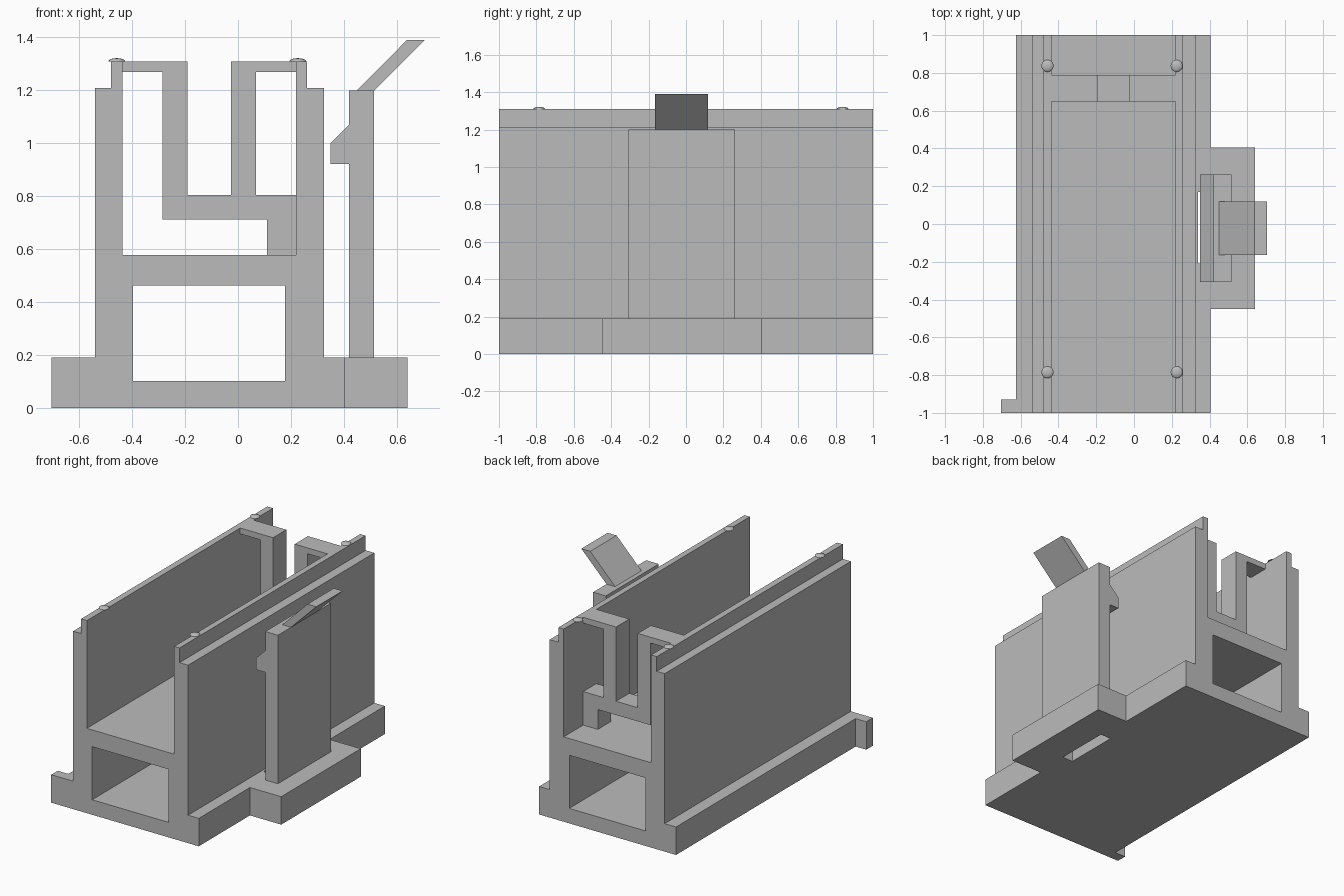
import bpy, bmesh, math
from mathutils import Vector

if "Cube" in bpy.data.objects:
    bpy.data.objects.remove(bpy.data.objects["Cube"])

grey = bpy.data.materials.new("light_grey")
grey.diffuse_color = (0.5, 0.5, 0.5, 1)
grey.use_nodes = True
grey.node_tree.nodes["Principled BSDF"].inputs["Base Color"].default_value = grey.diffuse_color


def extrude(name, outline, lo, hi, axis):
    """Prism from a 2D outline: axis 'y' takes (x, z) points, axis 'z' takes (x, y)."""
    bm = bmesh.new()
    put = (lambda a, b: (a, lo, b)) if axis == 'y' else (lambda a, b: (a, b, lo))
    face = bm.faces.new([bm.verts.new(put(a, b)) for a, b in outline])
    new = bmesh.ops.extrude_face_region(bm, geom=[face])['geom']
    shift = Vector((0, hi - lo, 0) if axis == 'y' else (0, 0, hi - lo))
    bmesh.ops.translate(bm, vec=shift, verts=[v for v in new if isinstance(v, bmesh.types.BMVert)])
    bmesh.ops.recalc_face_normals(bm, faces=bm.faces[:])
    mesh = bpy.data.meshes.new(name)
    bm.to_mesh(mesh)
    bm.free()
    mesh.materials.append(grey)
    obj = bpy.data.objects.new(name, mesh)
    bpy.context.collection.objects.link(obj)
    return obj


def rect(a0, a1, b0, b1):
    return [(a0, b0), (a1, b0), (a1, b1), (a0, b1)]


def combine(target, tool, operation):
    mod = target.modifiers.new(operation, 'BOOLEAN')
    mod.operation, mod.object, mod.solver = operation, tool, 'EXACT'
    bpy.context.view_layer.objects.active = target
    bpy.ops.object.modifier_apply(modifier=mod.name)
    bpy.data.objects.remove(tool, do_unlink=True)


# Base plate with side platform and small corner tab
body = extrude("body", [
    (-0.705, -1), (0.405, -1), (0.405, -0.45), (0.64, -0.45), (0.64, 0.405),
    (0.405, 0.405), (0.405, 1), (-0.625, 1), (-0.625, -0.93), (-0.705, -0.93)],
    0, 0.19, 'z')

# Channel with stepped side walls
channel = extrude("channel", [
    (-0.54, 0.05), (0.325, 0.05), (0.325, 1.21), (0.26, 1.21), (0.26, 1.31),
    (0.22, 1.31), (0.22, 0.577), (-0.437, 0.577), (-0.437, 1.31), (-0.48, 1.31),
    (-0.48, 1.21), (-0.54, 1.21)], -1, 1, 'y')
combine(body, channel, 'UNION')

# Lengthwise tunnel and the slot beside the clip
combine(body, extrude("tunnel", rect(-0.397, 0.178, 0.102, 0.463), -1.1, 1.1, 'y'), 'DIFFERENCE')
combine(body, extrude("slot", rect(0.34, 0.42, -0.21, 0.17), -0.1, 0.3, 'z'), 'DIFFERENCE')

# Folded bracket near the back of the channel
extrude("bracket", [
    (-0.437, 1.27), (-0.285, 1.27), (-0.285, 0.712), (0.11, 0.712), (0.11, 0.577),
    (0.22, 0.577), (0.22, 0.805), (0.068, 0.805), (0.068, 1.27), (0.22, 1.27),
    (0.22, 1.31), (-0.027, 1.31), (-0.027, 0.805), (-0.19, 0.805), (-0.19, 1.31),
    (-0.437, 1.31)], 0.648, 0.79, 'y')

# Upright clip with hook, and its slanted finger lever
extrude("clip", [
    (0.42, 0.19), (0.515, 0.19), (0.515, 1.2), (0.42, 1.2), (0.42, 1.07),
    (0.35, 1.0), (0.35, 0.922), (0.42, 0.922)], -0.307, 0.262, 'y')
extrude("lever", [(0.45, 1.2), (0.515, 1.2), (0.705, 1.39), (0.638, 1.39)],
        -0.165, 0.118, 'y')

# Flattened domes on the wall tops
for x in (-0.458, 0.226):
    for y in (-0.785, 0.837):
        bm = bmesh.new()
        bmesh.ops.create_uvsphere(bm, u_segments=20, v_segments=12, radius=0.032)
        bmesh.ops.bisect_plane(bm, geom=bm.verts[:] + bm.edges[:] + bm.faces[:],
                               plane_co=(0, 0, 0), plane_no=(0, 0, 1), clear_inner=True)
        bmesh.ops.holes_fill(bm, edges=[e for e in bm.edges if e.is_boundary])
        bmesh.ops.scale(bm, vec=(1, 1, 0.4), verts=bm.verts[:])
        bmesh.ops.recalc_face_normals(bm, faces=bm.faces[:])
        mesh = bpy.data.meshes.new("bump")
        bm.to_mesh(mesh)
        bm.free()
        mesh.materials.append(grey)
        bump = bpy.data.objects.new("bump", mesh)
        bump.location = (x, y, 1.309)
        bpy.context.collection.objects.link(bump)
        bpy.ops.object.select_all(action='DESELECT')
        bump.select_set(True)
        bpy.context.view_layer.objects.active = bump
        bpy.ops.object.shade_smooth_by_angle(angle=math.radians(40))
